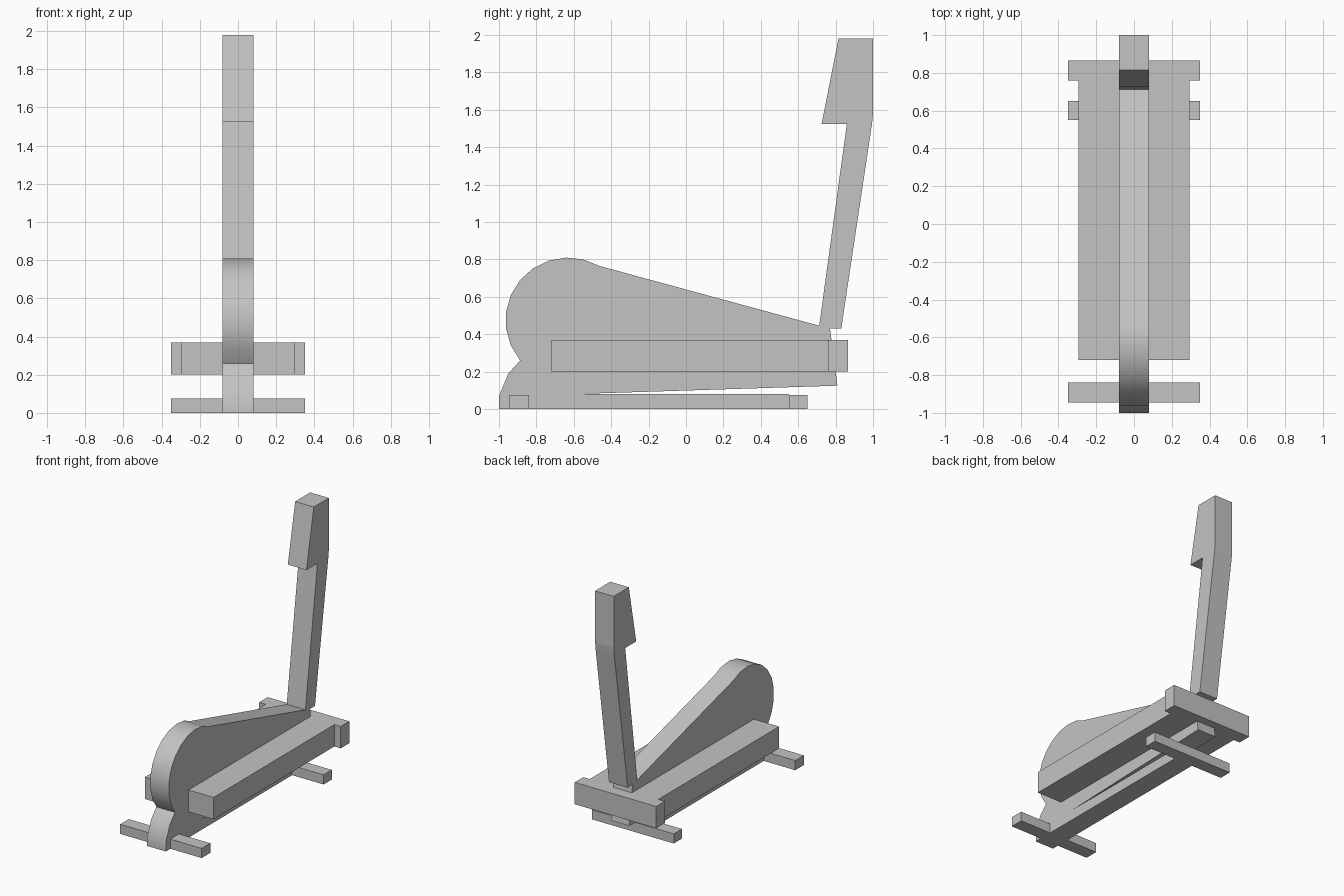
import bpy
import bmesh
from math import cos, sin, radians

cube = bpy.data.objects.get("Cube")
if cube:
    bpy.data.objects.remove(cube, do_unlink=True)

COLOUR = (0.55, 0.55, 0.55, 1.0)
grey = bpy.data.materials.new("plain grey")
grey.use_nodes = True
grey.diffuse_color = COLOUR
grey.node_tree.nodes["Principled BSDF"].inputs["Base Color"].default_value = COLOUR


def side_prism(name, profile, x0, x1, smooth=False):
    """Extrude a (y, z) outline from x0 to x1."""
    bm = bmesh.new()
    face = bm.faces.new([bm.verts.new((x0, y, z)) for y, z in profile])
    grown = bmesh.ops.extrude_face_region(bm, geom=[face])["geom"]
    moved = [v for v in grown if isinstance(v, bmesh.types.BMVert)]
    bmesh.ops.translate(bm, verts=moved, vec=(x1 - x0, 0, 0))
    bmesh.ops.recalc_face_normals(bm, faces=bm.faces)
    mesh = bpy.data.meshes.new(name)
    bm.to_mesh(mesh)
    bm.free()
    mesh.materials.append(grey)
    obj = bpy.data.objects.new(name, mesh)
    bpy.context.collection.objects.link(obj)
    if smooth:
        bpy.ops.object.select_all(action="DESELECT")
        obj.select_set(True)
        bpy.context.view_layer.objects.active = obj
        bpy.ops.object.shade_smooth_by_angle(angle=radians(25))
    return obj


def box(name, x0, x1, y0, y1, z0, z1):
    return side_prism(name, [(y0, z0), (y1, z0), (y1, z1), (y0, z1)], x0, x1)


HALF = 0.08   # half width of the central frame
WIDE = 0.35   # half width of the cross bars

# Flywheel housing with its tapering tail and the floor beam
arc = [(-0.63 + 0.335 * cos(radians(a)), 0.475 + 0.335 * sin(radians(a)))
       for a in range(220, 59, -16)]
housing = [(-1, 0), (-1, 0.07), (-0.95, 0.19)] + arc + [
    (0.77, 0.43), (0.81, 0.125), (-0.6, 0.08), (0.55, 0.08), (0.55, 0)]
side_prism("flywheel_housing", housing, -HALF, HALF, smooth=True)

# Leaning post with the console head
side_prism("console_post", [
    (0.71, 0.43), (0.83, 0.43), (0.995, 1.53), (1.0, 1.58), (1.0, 1.98),
    (0.815, 1.98), (0.725, 1.525), (0.86, 1.525)], -HALF, HALF)

# Pedal rails on both sides
for side, sign in (("left", 1), ("right", -1)):
    x0, x1 = sorted((sign * HALF, sign * 0.295))
    box(side + "_pedal_rail", x0, x1, -0.72, 0.76, 0.2, 0.37)

# Cross bars
box("rear_cross_bar", -WIDE, WIDE, 0.76, 0.865, 0.2, 0.37)
box("front_foot", -WIDE, WIDE, -0.945, -0.84, 0, 0.075)
box("rear_foot", -WIDE, WIDE, 0.55, 0.65, 0, 0.075)
